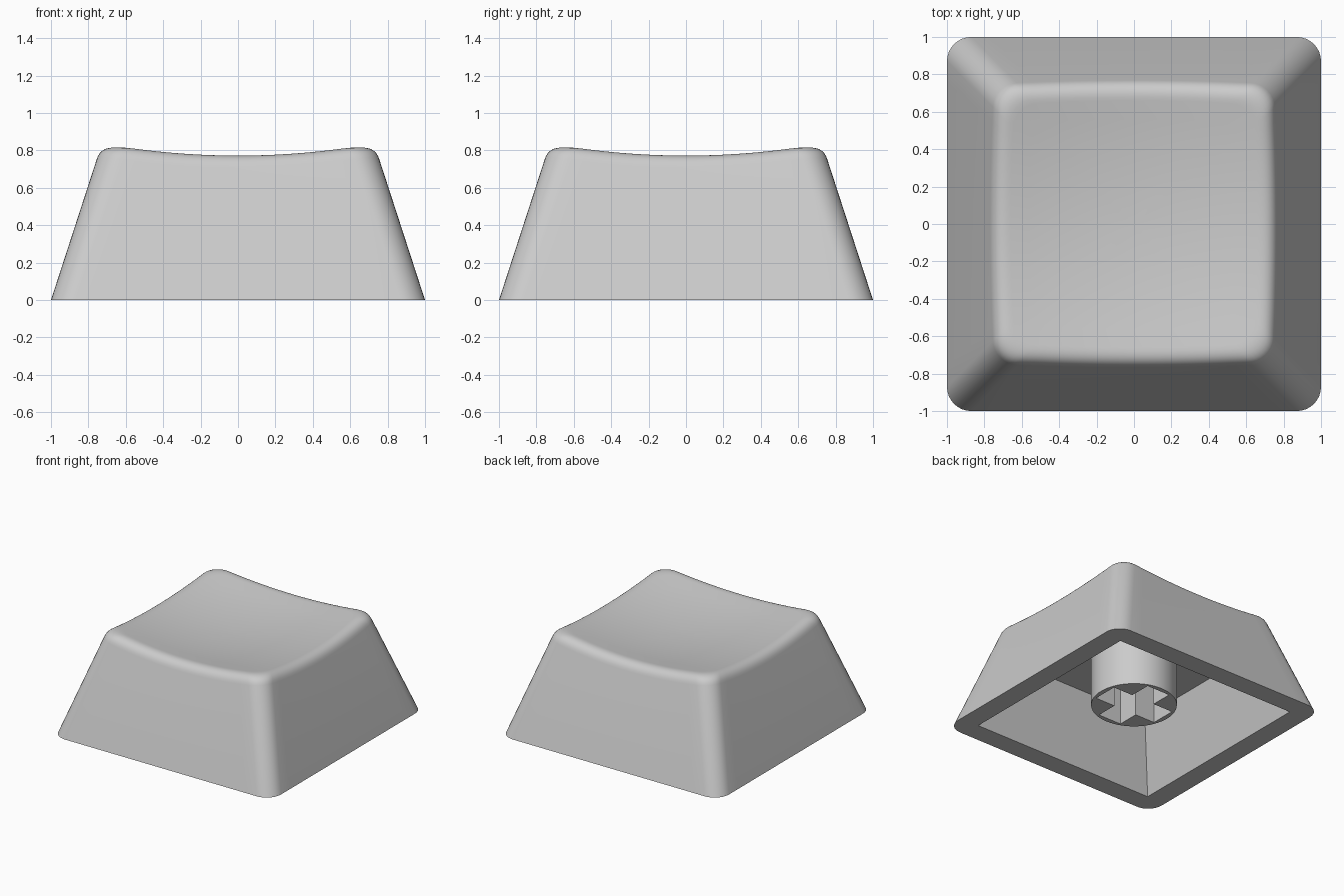
import bpy, bmesh, math
from mathutils import Vector

if "Cube" in bpy.data.objects:
    bpy.data.objects.remove(bpy.data.objects["Cube"])

gray = bpy.data.materials.new("light gray plastic")
gray.diffuse_color = (0.6, 0.6, 0.6, 1)
gray.use_nodes = True
gray.node_tree.nodes["Principled BSDF"].inputs["Base Color"].default_value = gray.diffuse_color

SLOPE = 0.325      # inward lean of the side walls
CORNER = 0.13      # radius of the upright corners
CEILING = 0.556    # height of the hollow inside
STEM_BOTTOM = 0.12


def finish(bm, name):
    bmesh.ops.recalc_face_normals(bm, faces=bm.faces[:])
    mesh = bpy.data.meshes.new(name)
    bm.to_mesh(mesh)
    bm.free()
    mesh.materials.append(gray)
    ob = bpy.data.objects.new(name, mesh)
    bpy.context.collection.objects.link(ob)
    bpy.ops.object.select_all(action='DESELECT')
    ob.select_set(True)
    bpy.context.view_layer.objects.active = ob
    bpy.ops.object.shade_smooth_by_angle(angle=math.radians(35))
    return ob


def add_ring(bm, points):
    return [bm.verts.new(p) for p in points]


def bridge(bm, a, b):
    n = len(a)
    for i in range(n):
        j = (i + 1) % n
        bm.faces.new((a[i], a[j], b[j], b[i]))


def fill_between(bm, a, b):
    edges = []
    for ring in (a, b):
        for i, v in enumerate(ring):
            e = bm.edges.get((v, ring[i - 1]))
            edges.append(e or bm.edges.new((v, ring[i - 1])))
    bmesh.ops.triangle_fill(bm, use_beauty=True, edges=edges)


def outline(half):
    """Rounded square with subdivided sides, counter-clockwise."""
    pts = []
    flat = half - CORNER
    for q in range(4):
        turn = q * math.pi / 2
        local = [(half, flat * t / 8) for t in range(-8, 8)]
        local += [(flat + CORNER * math.cos(a), flat + CORNER * math.sin(a))
                  for a in (math.pi / 2 * k / 8 for k in range(8))]
        c, s = math.cos(turn), math.sin(turn)
        pts += [(x * c - y * s, x * s + y * c) for x, y in local]
    return pts


def dish(x, y):
    return 0.713 + 0.13 * (x * x + y * y)


def wall_point(i, z):
    x, y = outline(1 - SLOPE * z)[i]
    return Vector((x, y, z))


# Cap: leaning walls, rounded rim, dished top, hollow underside
bm = bmesh.new()
count = len(outline(1))
STEPS = 8
profiles = []
for i in range(count):
    z = 0.78
    for _ in range(6):
        p = wall_point(i, z)
        z = dish(p.x, p.y)
    edge = wall_point(i, z)
    low = wall_point(i, z - 0.075)
    x, y = outline(1 - SLOPE * z - 0.085)[i]
    top = Vector((x, y, dish(x, y)))
    profiles.append([low * (1 - t) ** 2 + edge * 2 * t * (1 - t) + top * t * t
                     for t in (k / STEPS for k in range(STEPS + 1))])

base = add_ring(bm, [wall_point(i, 0) for i in range(count)])
last = base
for k in range(STEPS + 1):
    ring = add_ring(bm, [p[k] for p in profiles])
    bridge(bm, last, ring)
    last = ring
rim = [p[-1] for p in profiles]
for s in (0.85, 0.7, 0.55, 0.4, 0.25, 0.1):
    ring = add_ring(bm, [(p.x * s, p.y * s, dish(p.x * s, p.y * s)) for p in rim])
    bridge(bm, last, ring)
    last = ring
centre = bm.verts.new((0, 0, dish(0, 0)))
for i in range(count):
    bm.faces.new((last[i], last[(i + 1) % count], centre))

# Hollow with sharp corners
SQUARE = ((1, -1), (1, 1), (-1, 1), (-1, -1))
mouth = add_ring(bm, [(x * 0.833, y * 0.833, 0) for x, y in SQUARE])
roof = add_ring(bm, [(x * 0.666, y * 0.666, CEILING) for x, y in SQUARE])
bridge(bm, mouth, roof)
bm.faces.new(roof)
fill_between(bm, base, mouth)
finish(bm, "cap_shell")

# Stem: round post with a cross-shaped socket
bm = bmesh.new()
L, W = 0.285, 0.105
quarter = ((L, -W), (L, W), (W, W))
cross = []
for q in range(4):
    for x, y in quarter:
        for _ in range(q):
            x, y = -y, x
        cross.append((x, y))
circle = [(0.323 * math.cos(2 * math.pi * k / 64), 0.323 * math.sin(2 * math.pi * k / 64))
          for k in range(64)]
ends = []
for loop in (circle, cross):
    low = add_ring(bm, [(x, y, STEM_BOTTOM) for x, y in loop])
    high = add_ring(bm, [(x, y, CEILING) for x, y in loop])
    bridge(bm, low, high)
    ends.append(low)
fill_between(bm, *ends)
finish(bm, "stem")
